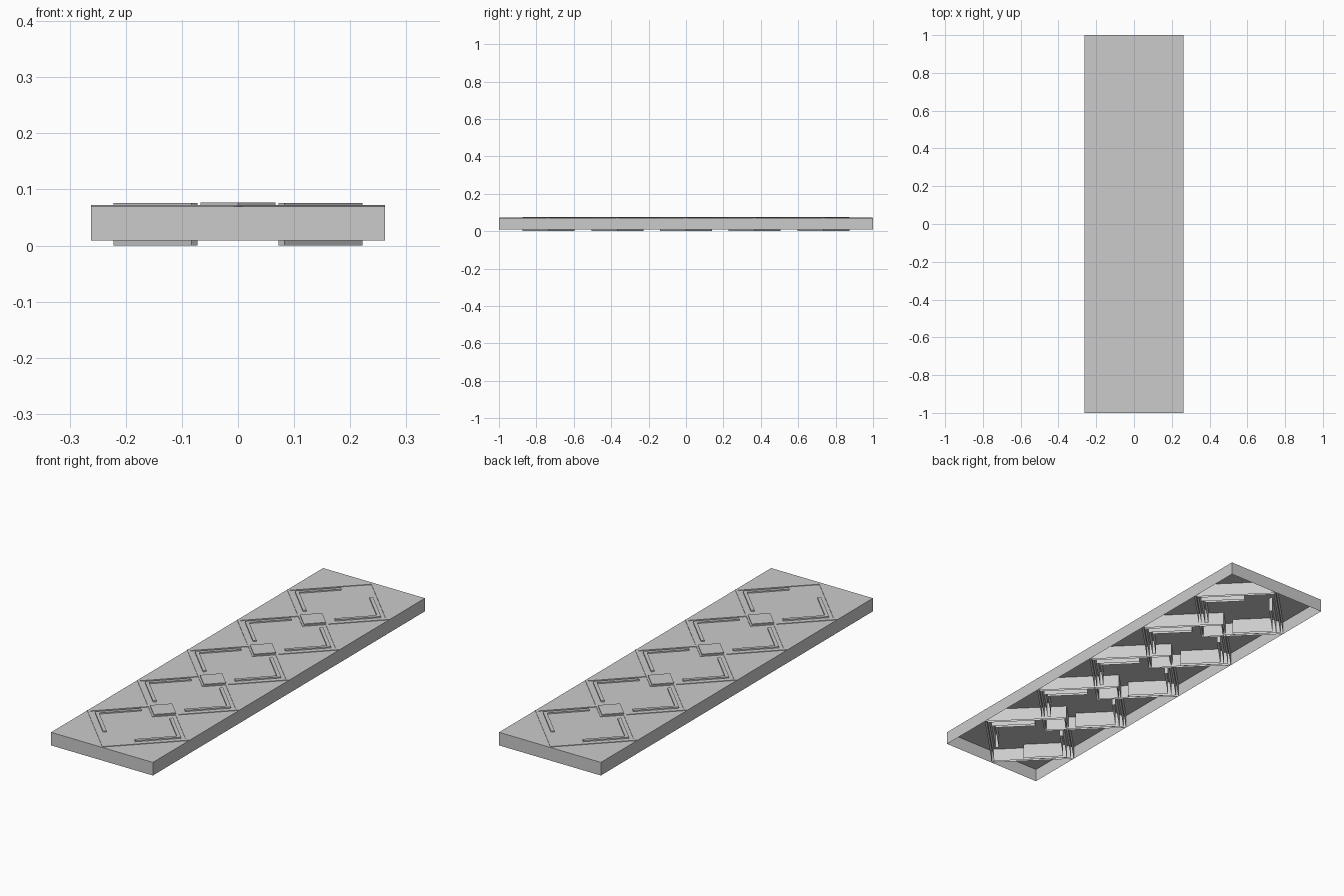
import bpy, bmesh

if "Cube" in bpy.data.objects:
    bpy.data.objects.remove(bpy.data.objects["Cube"])

PITCH = 0.3675          # spacing of the diamonds along the panel
HALF_X, HALF_Y = 0.262, 1.0


def open_prism(name, loops, z0, z1):
    """Upright walls with a top cap and no bottom, one per footprint loop."""
    bm = bmesh.new()
    for pts in loops:
        low = [bm.verts.new((x, y, z0)) for x, y in pts]
        top = [bm.verts.new((x, y, z1)) for x, y in pts]
        n = len(pts)
        for i in range(n):
            j = (i + 1) % n
            bm.faces.new((low[i], low[j], top[j], top[i]))
        bm.faces.new(top)
    me = bpy.data.meshes.new(name)
    bm.to_mesh(me)
    bm.free()
    ob = bpy.data.objects.new(name, me)
    bpy.context.collection.objects.link(ob)
    return ob


def chevron(cy, side, corner, inset, outer_end, inner_end):
    """45 degree V footprint, counter-clockwise, pointing to -x or +x."""
    inner = corner - inset
    pts = [(corner, 0), (outer_end, corner - outer_end),
           (inner_end, inner - inner_end), (inner, 0),
           (inner_end, inner_end - inner), (outer_end, outer_end - corner)]
    # turning half around keeps the winding
    return [(side * x, cy + side * y) for x, y in pts]


rows = [PITCH * i for i in range(-2, 3)]
sides = (-1, 1)

# Hollow panel, open underneath
open_prism("panel_body", [[(-HALF_X, -HALF_Y), (HALF_X, -HALF_Y),
                           (HALF_X, HALF_Y), (-HALF_X, HALF_Y)]], 0.009, 0.070)

# Overlapping diamond frames
open_prism("diamond_frames",
           [chevron(y, s, 0.262, 0.016, 0.0, 0.0) for y in rows for s in sides],
           0.009, 0.0725)

# Deeper inner V ribs
open_prism("inner_ribs",
           [chevron(y, s, 0.222, 0.022, 0.083, 0.072) for y in rows for s in sides],
           0.0, 0.0758)

# Small diamond pads between the frames
r = 0.067
open_prism("diamond_pads",
           [[(r, y), (0, y + r), (-r, y), (0, y - r)]
            for y in (PITCH * (i + 0.5) for i in range(-2, 2))],
           0.009, 0.077)
